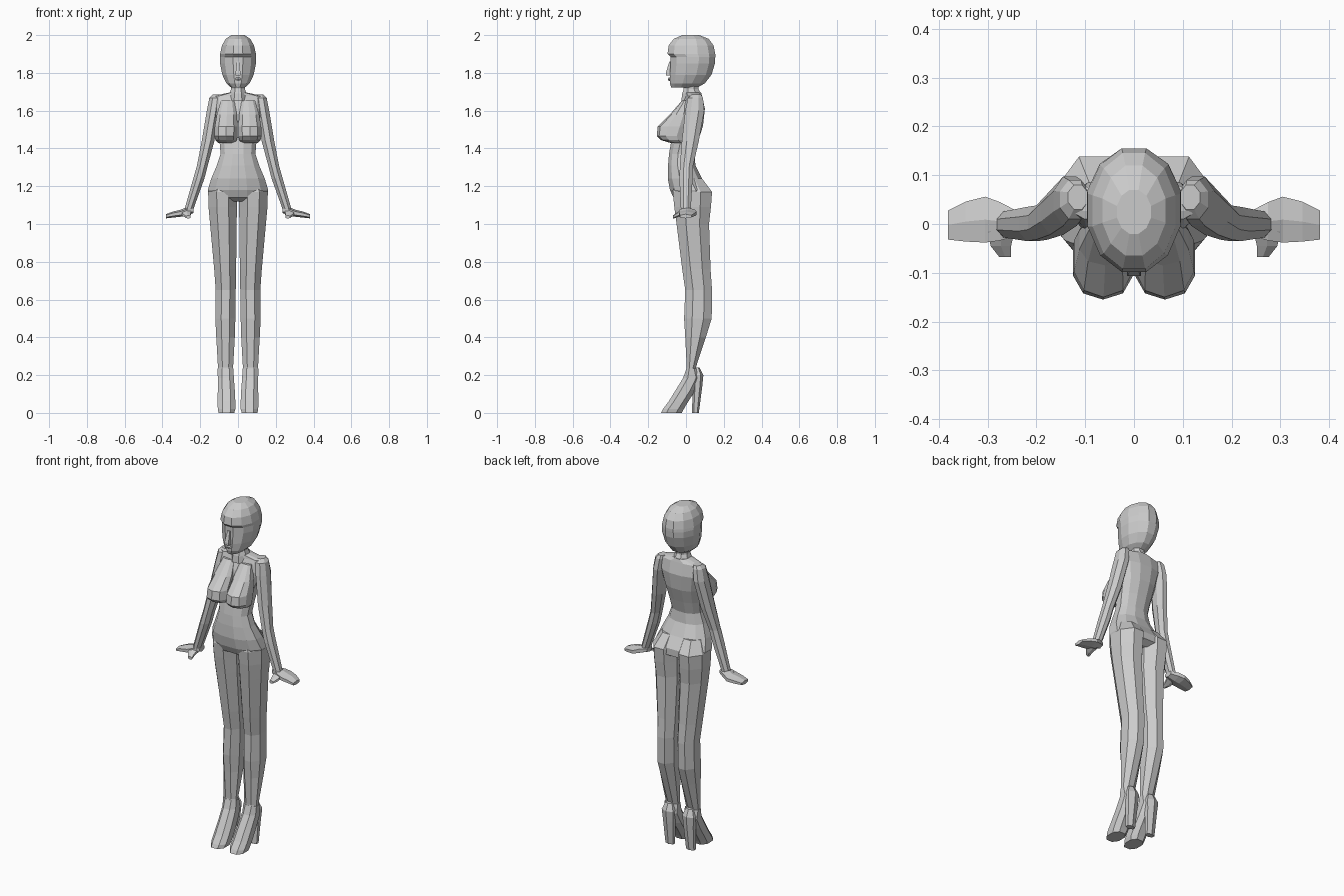
import bpy, bmesh, math


def loft(name, rings, n=8, axis='z', mirror=False, square=1.0):
    """Skin n-sided rings; each ring is (position, a_min, a_max, b_min, b_max)."""
    bm = bmesh.new()
    shape = []
    for i in range(n):
        t = 2 * math.pi * (i + 0.5) / n
        c, s = math.cos(t), math.sin(t)
        shape.append((math.copysign(abs(c) ** square, c), math.copysign(abs(s) ** square, s)))
    ma = max(p[0] for p in shape)
    mb = max(p[1] for p in shape)
    loops = []
    for t, a0, a1, b0, b1 in rings:
        loop = []
        for c, s in shape:
            a = (a0 + a1) / 2 + c / ma * (a1 - a0) / 2
            b = (b0 + b1) / 2 + s / mb * (b1 - b0) / 2
            co = {'z': (a, b, t), 'x': (t, a, b), 'y': (a, t, b)}[axis]
            loop.append(bm.verts.new(co))
        loops.append(loop)
    for l0, l1 in zip(loops, loops[1:]):
        for i in range(n):
            j = (i + 1) % n
            bm.faces.new((l0[i], l0[j], l1[j], l1[i]))
    bm.faces.new(loops[0])
    bm.faces.new(loops[-1])
    bmesh.ops.recalc_face_normals(bm, faces=bm.faces)
    me = bpy.data.meshes.new(name)
    bm.to_mesh(me)
    bm.free()
    ob = bpy.data.objects.new(name, me)
    bpy.context.collection.objects.link(ob)
    if mirror:
        ob.modifiers.new("mirror", 'MIRROR').use_mirror_merge = False
    return ob


def sym(rings):
    """Expand (z, half_width, front, back) to centred rings."""
    return [(z, -w, w, f, b) for z, w, f, b in rings]


# head: face and bobbed hair
loft("head", sym([
    (1.722, .036, -.078, .06), (1.745, .062, -.085, .10), (1.79, .083, -.085, .135),
    (1.85, .095, -.082, .153), (1.885, .096, -.082, .155), (1.90, .095, -.098, .155),
    (1.945, .085, -.092, .146), (1.98, .065, -.065, .12), (2.0, .035, -.02, .07)]), 12)

# nose and lips
loft("nose", sym([(1.785, .014, -.107, -.07), (1.80, .013, -.107, -.07),
                  (1.86, .007, -.088, -.07)]), 4)
loft("lips", sym([(1.758, .012, -.092, -.07), (1.767, .018, -.096, -.07),
                  (1.776, .010, -.092, -.07)]), 6)

# neck
loft("neck", sym([(1.65, .05, -.025, .085), (1.69, .045, -.02, .08),
                  (1.715, .036, -.012, .065), (1.76, .036, -.012, .065)]), 8)

# torso from shoulders to hips
loft("torso", sym([
    (1.695, .05, -.008, .08), (1.677, .135, .0, .085), (1.61, .128, -.03, .10),
    (1.52, .108, -.055, .09), (1.44, .098, -.078, .065), (1.37, .092, -.09, .045),
    (1.31, .112, -.095, .05), (1.24, .142, -.096, .085), (1.18, .160, -.085, .125),
    (1.14, .150, -.066, .125), (1.12, .11, -.03, .09)]), 12, square=.9)

# bust
loft("bust", [
    (1.655, .02, .09, -.02, .02), (1.58, .006, .112, -.085, .02),
    (1.515, .002, .123, -.150, .02), (1.465, .002, .125, -.155, .0),
    (1.445, .006, .120, -.135, .0), (1.43, .015, .105, -.085, .0)], 10, mirror=True, square=.85)

# legs
loft("leg", [
    (1.24, .012, .125, -.05, .085), (1.17, .004, .158, -.07, .138),
    (1.09, .006, .156, -.062, .132), (1.0, .007, .148, -.05, .122),
    (.76, .010, .126, -.02, .130), (.65, .012, .118, -.004, .138),
    (.50, .014, .120, -.010, .136), (.40, .017, .115, -.004, .105),
    (.24, .026, .106, .004, .052), (.19, .026, .104, -.006, .055)], 8, mirror=True)

# high-heeled shoes
loft("shoe", [
    (.235, .024, .108, .002, .058), (.185, .022, .107, -.015, .078),
    (.12, .017, .107, -.055, .050), (.06, .014, .108, -.092, .012),
    (.02, .014, .107, -.122, -.012), (.0, .020, .103, -.132, -.022)], 8, mirror=True, square=.85)
loft("shoe_heel", [
    (.24, .045, .088, .045, .072), (.20, .030, .103, .035, .092),
    (.14, .034, .098, .035, .086), (.0, .042, .092, .032, .068)], 6, mirror=True)

# arms
loft("arm", [
    (1.685, .095, .135, .03, .08), (1.667, .09, .152, .01, .09),
    (1.60, .098, .165, -.004, .097), (1.44, .125, .192, -.022, .068),
    (1.31, .160, .217, -.032, .038), (1.24, .178, .237, -.035, .035),
    (1.09, .232, .280, -.028, .026), (1.06, .240, .285, -.026, .026)], 8, mirror=True)

# hands and thumbs
loft("hand", [
    (.235, -.022, .024, 1.058, 1.09), (.275, -.034, .045, 1.045, 1.088),
    (.305, -.038, .056, 1.038, 1.075), (.345, -.036, .046, 1.034, 1.066),
    (.381, -.032, .028, 1.030, 1.052)], 6, axis='x', mirror=True)
loft("thumb", [
    (-.015, .245, .300, 1.05, 1.082), (-.045, .252, .294, 1.036, 1.064),
    (-.068, .252, .276, 1.028, 1.046)], 6, axis='y', mirror=True)
